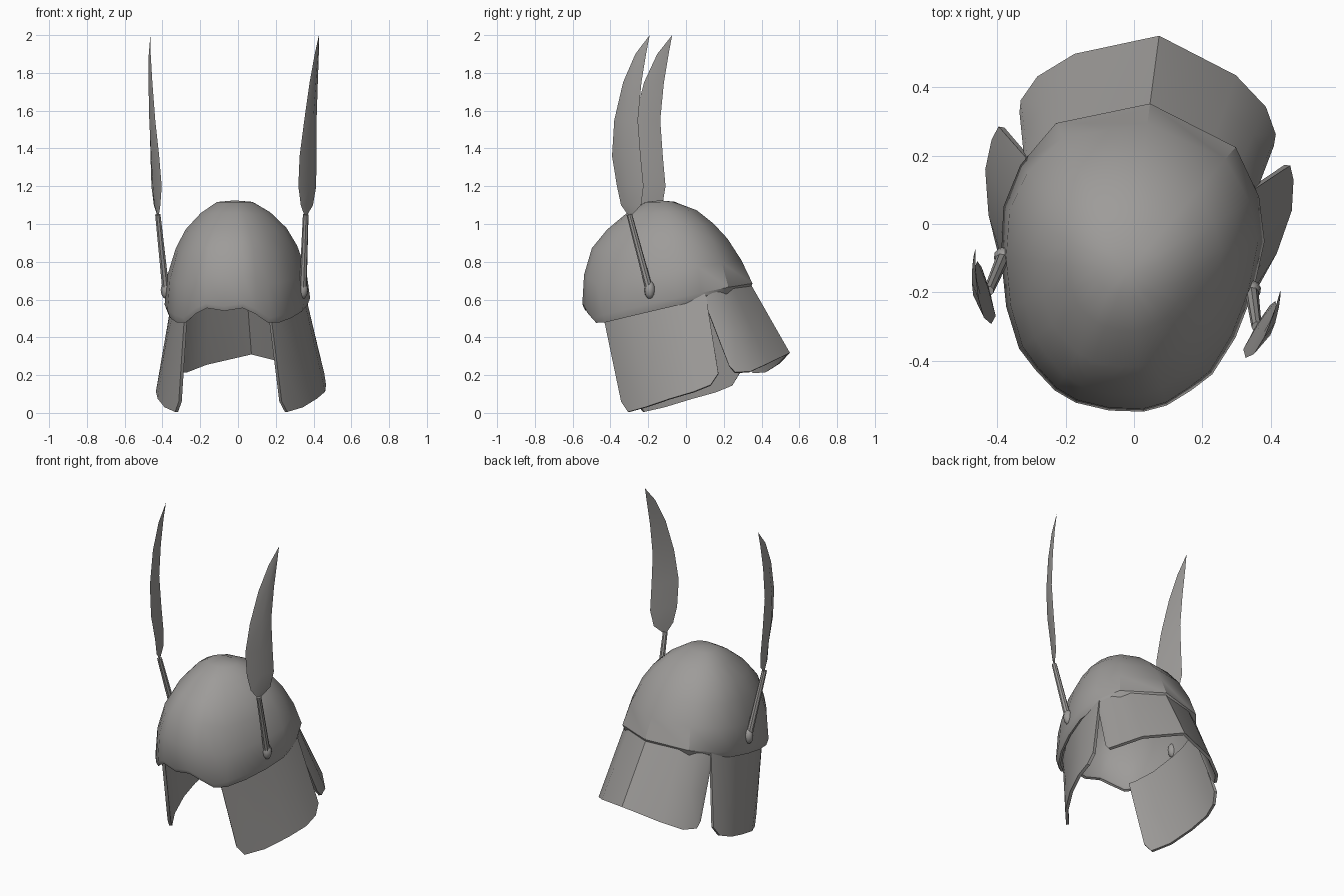
import bpy, bmesh, math
from mathutils import Vector, Matrix

if "Cube" in bpy.data.objects:
    bpy.data.objects.remove(bpy.data.objects["Cube"])

TURN = math.radians(-7.6)          # whole helmet is turned slightly about z
metal = bpy.data.materials.new("dull_grey_metal")
metal.diffuse_color = (0.34, 0.33, 0.32, 1)
metal.use_nodes = True
metal.node_tree.nodes["Principled BSDF"].inputs["Base Color"].default_value = metal.diffuse_color


def finish(name, bm, mirror=False, thick=0.0, angle=35):
    me = bpy.data.meshes.new(name)
    bm.to_mesh(me)
    bm.free()
    ob = bpy.data.objects.new(name, me)
    bpy.context.collection.objects.link(ob)
    me.materials.append(metal)
    if mirror:
        m = ob.modifiers.new("mirror", 'MIRROR')
        m.merge_threshold = 0.001
    if thick:
        s = ob.modifiers.new("shell", 'SOLIDIFY')
        s.thickness = thick
        s.offset = -1
    ob.rotation_euler.z = TURN
    bpy.ops.object.select_all(action='DESELECT')
    ob.select_set(True)
    bpy.context.view_layer.objects.active = ob
    bpy.ops.object.convert(target='MESH')
    bpy.ops.object.shade_smooth_by_angle(angle=math.radians(angle))
    return ob


def loft(rows, closed=False, cap=None):
    """Skin between rows of points; optional apex point closes the last row."""
    bm = bmesh.new()
    vs = [[bm.verts.new(p) for p in r] for r in rows]
    n = len(rows[0])
    for a, b in zip(vs, vs[1:]):
        for i in range(n if closed else n - 1):
            j = (i + 1) % n
            bm.faces.new((a[i], a[j], b[j], b[i]))
    if cap:
        tip = bm.verts.new(cap)
        for i in range(n):
            bm.faces.new((vs[-1][i], vs[-1][(i + 1) % n], tip))
    bm.normal_update()
    # face outward from the middle of the helmet
    mid = Vector((0, -0.1, 0.5))
    if sum(f.normal.dot(f.calc_center_median() - mid) * f.calc_area() for f in bm.faces) < 0:
        bmesh.ops.reverse_faces(bm, faces=bm.faces[:])
    return bm


def mix(rows_a, rows_b, t):
    return [Vector(a).lerp(Vector(b), t) for a, b in zip(rows_a, rows_b)]


# dome: half outline from back to front, with an arched brow
def rim_z(y):
    return 0.475 + (y + 0.42) * 0.22

half = [(0, .355), (.265, .262), (.352, .127), (.385, 0), (.372, -.15), (.338, -.29),
        (.285, -.405), (.23, -.46), (.165, -.513), (.1, -.54), (0, -.55)]
brow = {7: .477, 8: .525, 9: .555, 10: .54}
outline = [(x, y, brow.get(i, rim_z(y))) for i, (x, y) in enumerate(half)]
outline += [(-x, y, z) for x, y, z in outline[-2:0:-1]]
apex = Vector((0, -0.14, 1.125))
heights = [0, .28, .54, .72, .88, .985]
front_f = [1, .98, .88, .68, .42, .18]
side_f = [1, .96, .84, .70, .48, .25]
back_f = [1, .88, .73, .58, .40, .15]
rings = [[(x * .96, apex.y + (y - apex.y) * .97, z) for x, y, z in outline]]
for k, h in enumerate(heights):
    ring = []
    for x, y, z in outline:
        d = Vector((x, y - apex.y))
        c = d.normalized().y
        end = back_f[k] if c > 0 else front_f[k]
        f = side_f[k] + (end - side_f[k]) * c * c
        z0 = z + (.04 if y > -.42 else .025)
        z0 = z0 + (.57 - z0) * min(1, h * 1.2) * (.8 if y < -.42 else 0)
        ring.append((d.x * f, apex.y + d.y * f, z0 + (apex.z - z0) * h))
    rings.append(ring)
finish("dome", loft(rings, True, apex), thick=.015)

# cheek flaps
top = [(x, y, rim_z(y) + .03) for x, y in
       [(.232, -.41), (.255, -.38), (.31, -.26), (.343, -.1), (.354, 0), (.345, .12), (.338, .15)]]
low = [(.275, -.31, .06), (.30, -.27, .005), (.37, -.17, .03), (.425, -.03, .075),
       (.452, .1, .112), (.445, .19, .148), (.43, .23, .21)]
finish("cheek_flaps", loft([top, mix(top, low, .5), low]), True, .018)

# neck guard
top = [(0, .335, .70), (.2, .275, .67), (.285, .215, .65), (.335, .155, .62), (.342, .14, .60)]
low = [(0, .555, .318), (.238, .47, .262), (.337, .39, .22), (.376, .315, .215), (.375, .28, .25)]
finish("neck_guard", loft([top, mix(top, low, .5), low]), True, .018)

# feather stems
a, b = Vector((.366, -.146, .65)), Vector((.395, -.25, 1.05))
bm = bmesh.new()
bmesh.ops.create_cone(bm, cap_ends=True, segments=8, radius1=.02, radius2=.015, depth=(b - a).length,
                      matrix=Matrix.Translation((a + b) / 2) @ (b - a).to_track_quat('Z', 'Y').to_matrix().to_4x4())
finish("feather_stems", bm, True)

# rivets that poke through the dome
bm = bmesh.new()
bmesh.ops.create_uvsphere(bm, u_segments=10, v_segments=6, radius=1,
                          matrix=Matrix.Translation((.362, -.145, .65)) @ Matrix.Diagonal((.032, .029, .048, 1)))
finish("stem_rivets", bm, True, angle=50)

# curved feather blades: z, front (x, y), back (x, y)
blade = [(1.04, .39, -.252, .398, -.243), (1.10, .375, -.297, .425, -.183), (1.20, .365, -.32, .44, -.168),
         (1.36, .375, -.345, .443, -.183), (1.55, .398, -.33, .446, -.197), (1.75, .42, -.28, .45, -.178),
         (1.90, .438, -.212, .452, -.153)]
rows = []
for z, fx, fy, bx, by in blade:
    f, k = Vector((fx, fy, z)), Vector((bx, by, z))
    w = (k - f).length
    out = Vector((by - fy, fx - bx, 0)).normalized()
    m = (f + k) / 2
    rows.append([f, m + out * w * .12, k, m - out * w * .03])
bm = loft(rows, True, (.45, -.134, 2.0))
bmesh.ops.holes_fill(bm, edges=bm.edges[:], sides=4)
bmesh.ops.recalc_face_normals(bm, faces=bm.faces[:])
finish("feather_blades", bm, True)
